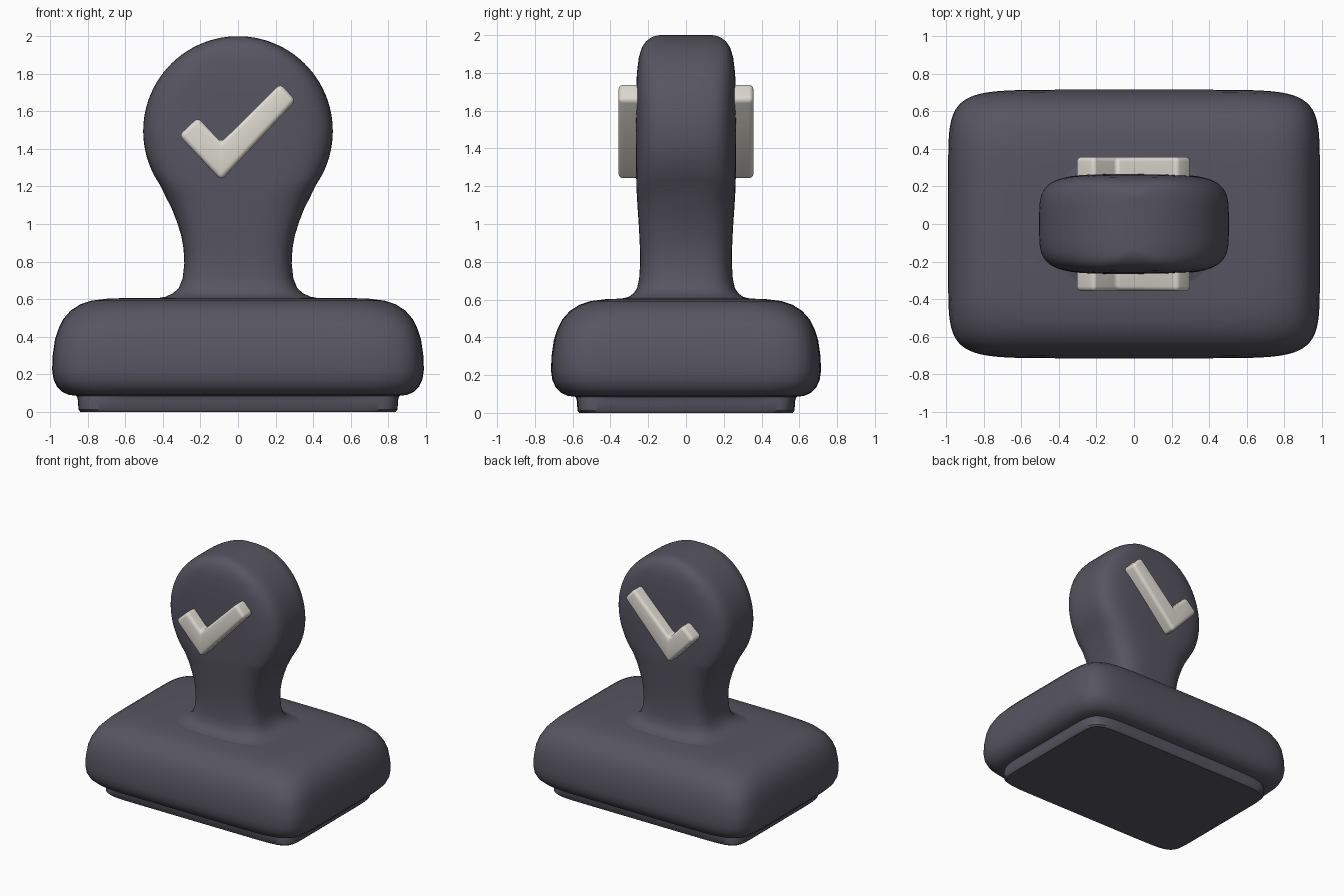
import bpy, bmesh, math

if "Cube" in bpy.data.objects:
    bpy.data.objects.remove(bpy.data.objects["Cube"])


def material(name, rgb):
    m = bpy.data.materials.new(name)
    m.diffuse_color = (*rgb, 1)
    m.use_nodes = True
    m.node_tree.nodes["Principled BSDF"].inputs["Base Color"].default_value = m.diffuse_color
    return m


DARK = material("dark slate", (0.095, 0.091, 0.12))
CREAM = material("warm white", (0.72, 0.69, 0.62))


def finish(bm, name, mat, angle=40):
    bmesh.ops.recalc_face_normals(bm, faces=bm.faces)
    me = bpy.data.meshes.new(name)
    bm.to_mesh(me)
    bm.free()
    me.materials.append(mat)
    me.shade_smooth()
    me.set_sharp_from_angle(angle=math.radians(angle))
    ob = bpy.data.objects.new(name, me)
    bpy.context.collection.objects.link(ob)
    return ob


def spow(v, p):
    return math.copysign(abs(v) ** p, v)


def loft(name, rings, bottom, top, count=96):
    """Skin superellipse rings given as (half_x, half_y, z, exponent)."""
    bm = bmesh.new()
    loops = []
    for hx, hy, z, n in rings:
        loop = []
        for i in range(count):
            a = 2 * math.pi * (i + 0.5) / count
            loop.append(bm.verts.new((hx * spow(math.cos(a), 2 / n),
                                      hy * spow(math.sin(a), 2 / n), z)))
        loops.append(loop)
    for a, b in zip(loops, loops[1:]):
        for i in range(count):
            j = (i + 1) % count
            bm.faces.new((a[i], a[j], b[j], b[i]))
    if bottom:
        bm.faces.new(loops[0])
    if top:
        bm.faces.new(loops[-1])
    return finish(bm, name, DARK)


def lerp(table, z):
    for (z0, v0), (z1, v1) in zip(table, table[1:]):
        if z <= z1:
            return v0 + (v1 - v0) * (z - z0) / (z1 - z0)
    return table[-1][1]


# Base block: (half width, height, squareness); depth is a constant inset
base = [(0.86, 0.085, 9), (0.90, 0.09, 9), (0.935, 0.105, 8), (0.965, 0.135, 8),
        (0.983, 0.175, 8), (0.99, 0.225, 8), (0.987, 0.3, 8), (0.975, 0.385, 8),
        (0.957, 0.44, 8), (0.93, 0.495, 7.5), (0.89, 0.54, 7), (0.84, 0.572, 6.5),
        (0.78, 0.592, 6), (0.70, 0.602, 5.5), (0.60, 0.606, 5)]
# Stamp pad below the block, joined to it in one skin
pad = [(0.84, 0.0, 12), (0.85, 0.012, 12), (0.852, 0.06, 12), (0.856, 0.075, 10)]
loft("base_with_pad", [(x, x - 0.275, z, n) for x, z, n in pad + base], True, True)

# Handle: flared neck, then a thick round head with softened rim
neck = [(0.44, 0.35, 0.603), (0.385, 0.305, 0.613), (0.345, 0.278, 0.632),
        (0.315, 0.259, 0.66), (0.295, 0.248, 0.71), (0.286, 0.243, 0.79),
        (0.290, 0.244, 0.87), (0.303, 0.247, 0.94), (0.325, 0.251, 1.01),
        (0.352, 0.256, 1.08), (0.385, 0.26, 1.145)]
depth = [(1.1, 0.258), (1.2, 0.263), (1.45, 0.266), (1.7, 0.264), (1.8, 0.26),
         (1.88, 0.25), (1.93, 0.236), (1.965, 0.214), (1.985, 0.188),
         (1.995, 0.165), (2.0, 0.14)]
rings = [(x, y, z, 3.6) for x, y, z in neck]
for i in range(33):
    a = math.radians(-35 + (125 - 2) * i / 32)
    z = 1.495 + 0.505 * math.sin(a)
    rings.append((0.505 * math.cos(a), lerp(depth, z), z, 4.3))
loft("handle", rings, False, True)

# Raised check mark on the front and back of the head
outline = [(-0.315, 1.472), (-0.09, 1.232), (0.308, 1.658),
           (0.226, 1.748), (-0.09, 1.435), (-0.213, 1.568)]
for side, name in ((-1, "front_check"), (1, "back_check")):
    bm = bmesh.new()
    inner = [bm.verts.new((x, side * 0.24, z)) for x, z in outline]
    outer = [bm.verts.new((x, side * 0.358, z)) for x, z in outline]
    bm.faces.new(inner)
    bm.faces.new(outer)
    for i in range(6):
        j = (i + 1) % 6
        bm.faces.new((inner[i], inner[j], outer[j], outer[i]))
    bmesh.ops.recalc_face_normals(bm, faces=bm.faces)
    edges = [e for e in bm.edges if any(abs(v.co.y) > 0.3 for v in e.verts)]
    bmesh.ops.bevel(bm, geom=edges, offset=0.026, segments=4, profile=0.5,
                    affect='EDGES')
    finish(bm, name, CREAM, 50)
